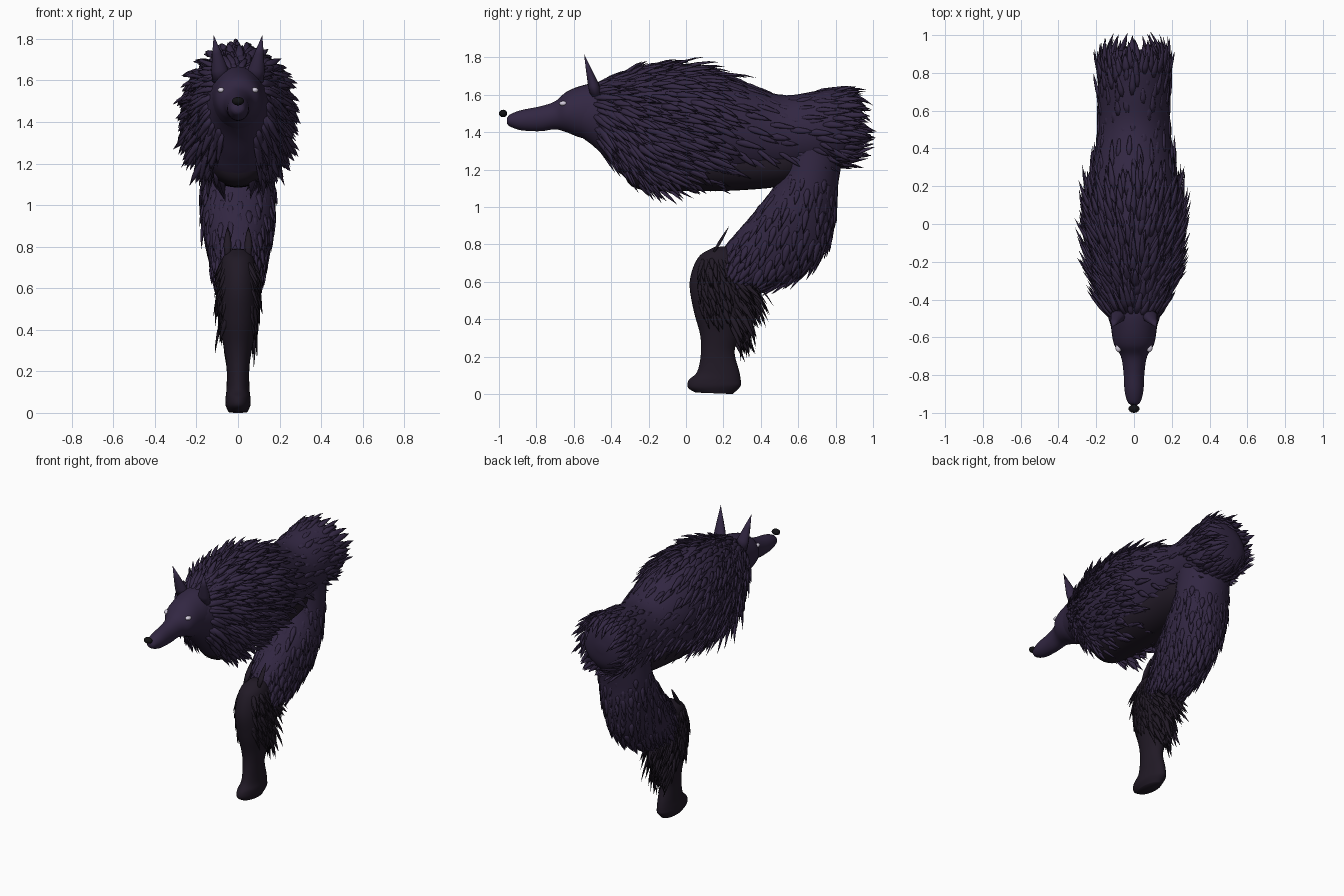
import bpy, bmesh, math, random
from mathutils import Vector

if "Cube" in bpy.data.objects:
    bpy.data.objects.remove(bpy.data.objects["Cube"])

random.seed(7)
PI = math.pi


def material(name, rgb):
    m = bpy.data.materials.new(name)
    m.diffuse_color = (*rgb, 1)
    m.use_nodes = True
    m.node_tree.nodes["Principled BSDF"].inputs["Base Color"].default_value = m.diffuse_color
    return m


FUR = material("dark_violet_fur", (0.032, 0.020, 0.055))
DARK = material("black_fur", (0.015, 0.010, 0.019))
NOSE = material("nose_black", (0.006, 0.006, 0.007))
EYE = material("pale_eye", (0.65, 0.6, 0.72))


def finish(bm, name, mat):
    bmesh.ops.recalc_face_normals(bm, faces=bm.faces)
    me = bpy.data.meshes.new(name)
    bm.to_mesh(me)
    bm.free()
    me.materials.append(mat)
    me.shade_smooth()
    ob = bpy.data.objects.new(name, me)
    bpy.context.collection.objects.link(ob)
    return ob


def section(secs, t):
    """Catmull-Rom blend of sections (yA, zA, yB, zB, half width)."""
    n = len(secs) - 1
    t = min(max(t, 0), n)
    i = min(int(t), n - 1)
    f = t - i
    p = [secs[min(max(i + k, 0), n)] for k in (-1, 0, 1, 2)]
    return [0.5 * (2 * b + (c - a) * f + (2 * a - 5 * b + 4 * c - d) * f * f
                   + (3 * b - a - 3 * c + d) * f ** 3) for a, b, c, d in zip(*p)]


def surf(secs, t, a):
    """Point at angle a (0 = edge A, pi = edge B), and the section centre."""
    ya, za, yb, zb, w = section(secs, t)
    c = Vector((0, (ya + yb) / 2, (za + zb) / 2))
    return c + math.cos(a) * (Vector((0, ya, za)) - c) + Vector((w * math.sin(a), 0, 0)), c


def bridge(bm, rings):
    for r, s in zip(rings, rings[1:]):
        for j in range(len(r)):
            k = (j + 1) % len(r)
            bm.faces.new((r[j], r[k], s[k], s[j]))


def loft(name, secs, mat, sides=32, steps=6):
    bm = bmesh.new()
    rings = [[bm.verts.new(surf(secs, i / steps, 2 * PI * j / sides)[0]) for j in range(sides)]
             for i in range((len(secs) - 1) * steps + 1)]
    bridge(bm, rings)
    bm.faces.new(rings[0])
    bm.faces.new(rings[-1])
    return finish(bm, name, mat)


def tuft(bm, base, d, n, length, width, bend=Vector(), thick=0.5,
         prof=((0, .7), (.35, 1), (.72, .6)), sides=6):
    """Flattened, bent, pointed lock."""
    side = d.cross(n).normalized()
    up = side.cross(d).normalized()
    pos = lambda s: base + d * length * s + bend * length * s * s
    rings = []
    for s, k in prof:
        rings.append([bm.verts.new(pos(s) + width * k * (side * math.cos(q) + up * thick * math.sin(q)))
                      for q in (2 * PI * j / sides for j in range(sides))])
    bridge(bm, rings)
    bm.faces.new(rings[0])
    tip = bm.verts.new(pos(1))
    for j in range(sides):
        bm.faces.new((rings[-1][j], rings[-1][(j + 1) % sides], tip))


def fur(name, secs, mat, count, trange, arange, length, width, lift, pull):
    """Spread locks evenly over part of a loft, on both sides."""
    bm = bmesh.new()
    for i in range(count):
        t = trange[0] + (trange[1] - trange[0]) * ((i * 0.75488 + .3) % 1)
        u = ((i * 0.56984 + .1) % 1) * 2 - 1
        a = (arange[0] + (arange[1] - arange[0]) * abs(u)) * PI * (1 if u > 0 else -1)
        p, c = surf(secs, t, a)
        flow = (surf(secs, t + .05, a)[0] - surf(secs, t - .05, a)[0]).normalized()
        n = (surf(secs, t, a + .05)[0] - surf(secs, t, a - .05)[0]).cross(flow).normalized()
        if n.dot(p - c) < 0:
            n = -n
        jit = Vector([random.uniform(-.18, .18) for _ in range(3)])
        d = flow + Vector(pull) + jit
        d = d - n * d.dot(n)
        d = (d.normalized() + n * lift * random.uniform(.5, 1.4)).normalized()
        tuft(bm, p - n * .008, d, n, length * random.uniform(.7, 1.3),
             width * random.uniform(.8, 1.2), Vector((0, 0, -.12)) - n * .08)
    return finish(bm, name, mat)


def vertical(rows):
    return [(y, zt, y, zb, w) for y, zt, zb, w in rows]


# Body profiles: y, top, bottom, half width
head = vertical([(-.957, 1.475, 1.445, .018), (-.94, 1.495, 1.43, .035), (-.88, 1.518, 1.41, .05),
                 (-.78, 1.538, 1.405, .056), (-.70, 1.565, 1.415, .07), (-.64, 1.615, 1.40, .105),
                 (-.56, 1.648, 1.37, .12), (-.46, 1.665, 1.36, .13), (-.36, 1.64, 1.4, .1)])
torso = vertical([(-.62, 1.6, 1.41, .10), (-.5, 1.655, 1.33, .135), (-.38, 1.69, 1.21, .175),
                  (-.25, 1.735, 1.11, .22), (0, 1.755, 1.1, .255), (.25, 1.69, 1.15, .23),
                  (.5, 1.6, 1.18, .19), (.7, 1.62, 1.2, .19), (.84, 1.63, 1.23, .185),
                  (.905, 1.55, 1.3, .13), (.925, 1.45, 1.4, .03)])
belly = vertical([(-.34, 1.3, 1.2, .05), (-.27, 1.35, 1.1, .13), (0, 1.35, 1.085, .17),
                  (.3, 1.35, 1.09, .16), (.55, 1.35, 1.12, .14), (.7, 1.3, 1.2, .05)])
# Leg profiles: front point, back point, half width
thigh = [(.5, 1.38, .86, 1.38, .16), (.5, 1.17, .815, 1.13, .175), (.37, .98, .8, .95, .18),
         (.25, .84, .75, .77, .155), (.19, .75, .6, .62, .13), (.17, .67, .41, .56, .10),
         (.22, .62, .3, .58, .04)]
shin = [(.15, .785, .21, .79, .03), (.065, .73, .29, .745, .078), (.02, .6, .36, .58, .1),
        (.04, .45, .33, .42, .092), (.075, .32, .28, .3, .068), (.08, .22, .26, .22, .055),
        (.06, .12, .285, .12, .055), (.015, .075, .293, .07, .06), (.01, .035, .29, .04, .06),
        (.05, .008, .25, 0, .045)]

loft("head", head, FUR)
loft("torso", torso, FUR)
loft("belly", belly, DARK)
loft("thigh", thigh, FUR)
loft("lower_leg_and_paw", shin, DARK)

# Fur: count, section range, angle range, length, width, lift, pull
fur("mane_fur", torso, FUR, 520, (1, 4.7), (0, .82), .165, .018, .34, (0, .25, -.3))
fur("chest_fur", torso, FUR, 40, (2.8, 4.5), (.74, .9), .14, .019, .45, (0, 0, -1))
fur("back_fur", torso, FUR, 105, (4.6, 7.9), (0, .6), .135, .017, .2, (0, .3, -.1))
fur("flank_fur", torso, FUR, 60, (4.5, 7.6), (.6, .85), .12, .017, .35, (0, .3, -.6))
fur("rump_fur", torso, FUR, 80, (7.4, 8.4), (0, 1), .14, .018, .25, (0, 1.3, -.1))
fur("thigh_fur", thigh, FUR, 260, (.8, 4.8), (0, 1), .1, .017, .19, (0, .1, -.3))
fur("lower_leg_fur", shin, DARK, 110, (.9, 3), (.2, .7), .1, .014, .2, (0, .45, -.1))
fur("hock_fur", shin, DARK, 105, (1.4, 3.6), (.6, 1), .16, .014, .4, (0, .75, .1))

# Knee locks pointing up in front of the thigh
bm = bmesh.new()
for x in (-.05, .05):
    tuft(bm, Vector((x, .15, .76)), Vector((0, .5, .85)).normalized(), Vector((0, -.85, .5)), .16, .02)
finish(bm, "knee_locks", DARK)

# Ears and eyes, mirrored
for s, side in ((-1, "left"), (1, "right")):
    bm = bmesh.new()
    base = Vector((s * .08, -.48, 1.6))
    d = Vector((s * .117, -.545, 1.818)) - base
    tuft(bm, base, d.normalized(), Vector((0, -1, 0)), d.length, .044, thick=.75,
         prof=((0, 1), (.25, .9), (.6, .5)), sides=10)
    finish(bm, side + "_ear", FUR)
    bm = bmesh.new()
    bmesh.ops.create_uvsphere(bm, u_segments=16, v_segments=10, radius=1)
    bmesh.ops.scale(bm, vec=(.017, .022, .013), verts=bm.verts)
    bmesh.ops.translate(bm, vec=(s * .081, -.656, 1.553), verts=bm.verts)
    finish(bm, side + "_eye", EYE)

# Nose
bm = bmesh.new()
bmesh.ops.create_uvsphere(bm, u_segments=20, v_segments=12, radius=1)
bmesh.ops.scale(bm, vec=(.029, .022, .02), verts=bm.verts)
bmesh.ops.translate(bm, vec=(0, -.978, 1.5), verts=bm.verts)
finish(bm, "nose", NOSE)
